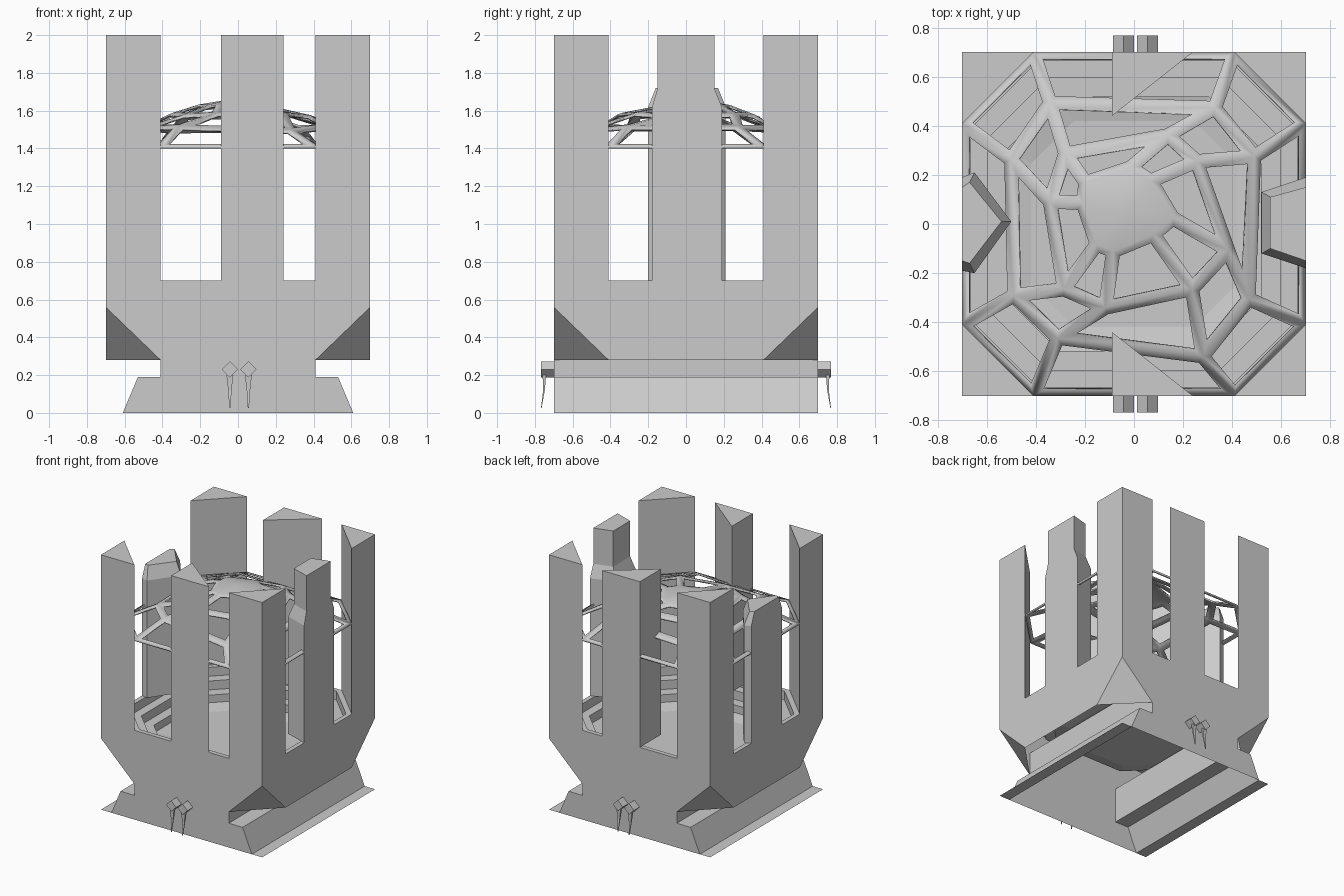
import bpy, bmesh, math, random
from mathutils import Vector

if "Cube" in bpy.data.objects:
    bpy.data.objects.remove(bpy.data.objects["Cube"])

random.seed(4)
grey = bpy.data.materials.new("light grey")
grey.diffuse_color = (0.6, 0.6, 0.6, 1)
grey.use_nodes = True
grey.node_tree.nodes["Principled BSDF"].inputs["Base Color"].default_value = grey.diffuse_color


def make(name, verts, faces):
    me = bpy.data.meshes.new(name)
    me.from_pydata([tuple(v) for v in verts], [], faces)
    bm = bmesh.new()
    bm.from_mesh(me)
    bmesh.ops.remove_doubles(bm, verts=bm.verts, dist=0.0005)
    bmesh.ops.recalc_face_normals(bm, faces=bm.faces)
    bm.to_mesh(me)
    bm.free()
    ob = bpy.data.objects.new(name, me)
    bpy.context.collection.objects.link(ob)
    me.materials.append(grey)
    return ob


def loft(name, rings, cap_start=True, cap_end=True):
    n = len(rings[0])
    verts = [v for r in rings for v in r]
    faces = []
    for k in range(len(rings) - 1):
        for i in range(n):
            j = (i + 1) % n
            faces.append((k * n + i, k * n + j, (k + 1) * n + j, (k + 1) * n + i))
    if cap_start:
        faces.append(tuple(range(n))[::-1])
    if cap_end:
        faces.append(tuple(range((len(rings) - 1) * n, len(rings) * n)))
    return make(name, verts, faces)


def at(poly, z):
    return [(x, y, z) for x, y in poly]


A, B = 0.7, 0.41
OCT = [(A, -B), (A, B), (B, A), (-B, A), (-A, B), (-A, -B), (-B, -A), (B, -A)]

# Outer shell: walls, chamfered lower corners and hollow stepped base
verts, faces = [], []


def face(pts):
    faces.append(tuple(range(len(verts), len(verts) + len(pts))))
    verts.extend(pts)


half = [(0.61, 0), (0.53, 0.19), (B, 0.19), (B, 0.28), (A, 0.56), (A, 0.7)]
end_wall = half + [(-x, z) for x, z in reversed(half)]
base = [(A, 0), (0.61, 0), (0.53, 0.19), (B, 0.19), (B, 0.47)]
for s in (-1, 1):
    face([(x, s * A, z) for x, z in end_wall])
    face([(s * A, y, z) for y, z in
          [(-A, 0.7), (-A, 0.56), (-B, 0.28), (B, 0.28), (A, 0.56), (A, 0.7)]])
    for t in (-1, 1):
        face([(s * A, t * A, 0.56), (s * B, t * A, 0.28), (s * A, t * B, 0.28)])
    for (x0, z0), (x1, z1) in zip(base, base[1:]):
        face([(s * x0, -A, z0), (s * x0, A, z0), (s * x1, A, z1), (s * x1, -A, z1)])
make("outer_shell", verts, faces)

# Stepped octagonal bowl inside the walls
steps = [(1, 0.7), (0.95, 0.7), (0.95, 0.63), (0.85, 0.63), (0.85, 0.56),
         (0.74, 0.56), (0.74, 0.5), (0.6, 0.48)]
loft("stepped_bowl", [[(x * s, y * s, z) for x, y in OCT] for s, z in steps], False, True)

# Triangular corner pillars
for sx in (-1, 1):
    for sy in (-1, 1):
        tri = [(sx * A, sy * A), (sx * B, sy * A), (sx * A, sy * B)]
        loft("corner_pillar", [at(tri, 0.7), at(tri, 2)])

# Front and back triangular pillars
for sy, name in ((-1, "front_pillar"), (1, "back_pillar")):
    tri = [(-0.09, sy * A), (0.24, sy * A), (-0.09, sy * 0.44)]
    loft(name, [at(tri, 0.7), at(tri, 2)])

# Right pillar with narrowed neck
low = [(A, -0.18), (0.52, -0.12), (0.52, 0.13), (A, 0.19)]
top = [(A, -0.15), (0.555, -0.1), (0.555, 0.11), (A, 0.15)]
loft("right_pillar", [at(low, 0.7), at(low, 1.62), at(top, 1.72), at(top, 2)])

# Shorter left pillar with bevelled top
low = [(-A, -0.19), (-0.65, -0.2), (-0.5, 0.01), (-0.65, 0.21), (-A, 0.19)]
top = [(-A, -0.15), (-0.67, -0.16), (-0.54, 0.01), (-0.67, 0.17), (-A, 0.15)]
loft("left_pillar", [at(low, 0.7), at(low, 1.62), at(top, 1.72)])


# Lattice dome: irregular rings of cells, inset, with the openings removed
def dome_z(r):
    return 1.65 - 0.24 * min(1, r / 0.8) ** 1.7


bm = bmesh.new()
rings = []
for k, (s, twist) in enumerate([(1, 0), (0.72, 0.0), (0.47, 0.2), (0.22, 0.32)]):
    ring = []
    for x, y in OCT:
        a = math.atan2(y, x) + twist
        r = math.hypot(x, y) * s
        if k:
            a += random.uniform(-0.09, 0.09)
            r += random.uniform(-0.03, 0.03)
        px, py = r * math.cos(a), r * math.sin(a)
        if k == 3:
            px, py = px - 0.04, py + 0.05
        z = 1.41 if k == 0 else dome_z(r)
        ring.append(bm.verts.new((px, py, z)))
    rings.append(ring)
cells = []
for r0, r1 in zip(rings, rings[1:]):
    for i in range(8):
        j = (i + 1) % 8
        cells.append(bm.faces.new((r0[i], r0[j], r1[j], r1[i])))
# closed crown in the middle
crown = bm.verts.new((-0.04, 0.05, 1.66))
for i in range(8):
    bm.faces.new((rings[3][i], rings[3][(i + 1) % 8], crown))
bm.normal_update()
bmesh.ops.inset_individual(bm, faces=cells, thickness=0.029, use_even_offset=True)
bmesh.ops.delete(bm, geom=cells, context='FACES')
bmesh.ops.recalc_face_normals(bm, faces=bm.faces)
me = bpy.data.meshes.new("lattice_dome")
bm.to_mesh(me)
bm.free()
me.materials.append(grey)
dome = bpy.data.objects.new("lattice_dome", me)
bpy.context.collection.objects.link(dome)
sol = dome.modifiers.new("thickness", 'SOLIDIFY')
sol.thickness = 0.012
bpy.context.view_layer.objects.active = dome
dome.select_set(True)
bpy.ops.object.shade_smooth_by_angle(angle=math.radians(30))

# Diamond blocks with thin tapering spikes on front and back
for sy in (-1, 1):
    for cx in (-0.043, 0.055):
        dia = [(0, -0.043), (0.043, 0), (0, 0.043), (-0.043, 0)]
        loft("diamond_block", [[(cx + x, sy * y, 0.23 + z) for x, z in dia]
                               for y in (0.7, 0.768)], cap_start=False)
        spike = []
        for z, w, y in ((0.2, 0.018, 0.75), (0.12, 0.009, 0.752), (0.025, 0.003, 0.766)):
            spike.append([(cx + x * w, sy * y + d * w * 0.5, z)
                          for x, d in ((-1, -1), (1, -1), (1, 1), (-1, 1))])
        loft("spike", spike)
